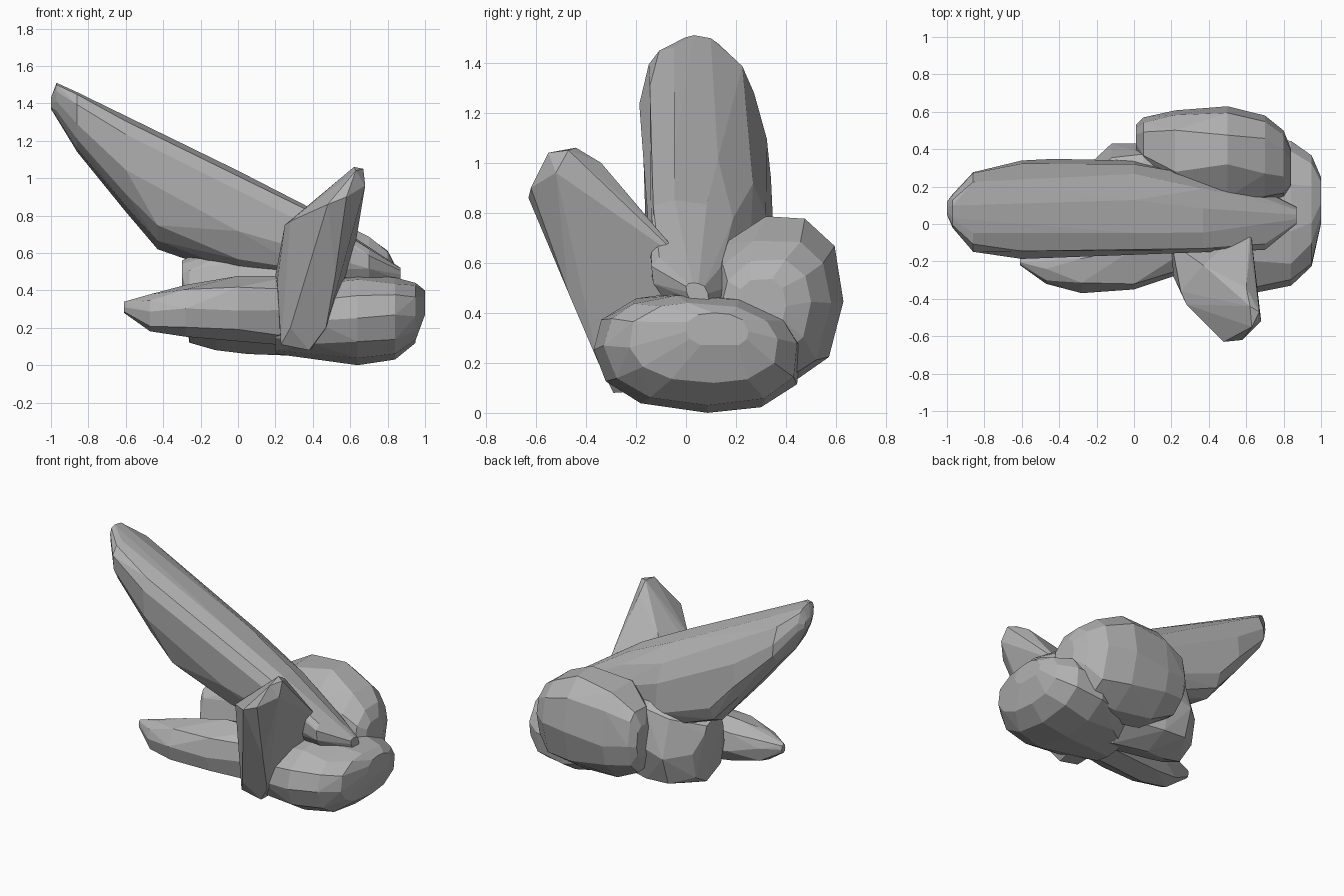
import bpy
import bmesh
import math
import random
from mathutils import Vector

random.seed(7)

default_cube = bpy.data.objects.get("Cube")
if default_cube:
    bpy.data.objects.remove(default_cube, do_unlink=True)


def make_material(name, colour):
    material = bpy.data.materials.new(name)
    material.use_nodes = True
    material.diffuse_color = colour
    material.node_tree.nodes["Principled BSDF"].inputs["Base Color"].default_value = colour
    return material


stone_grey = make_material("stone_grey", (.45, .45, .45, 1))


def wrap_points(name, points):
    """Wrap a faceted convex shell around points and merge nearly flat facets."""
    mesh = bpy.data.meshes.new(name)
    shell = bmesh.new()
    for point in points:
        shell.verts.new(point)
    hull = bmesh.ops.convex_hull(shell, input=shell.verts[:])
    unused = {item for item in hull["geom_interior"] + hull["geom_unused"]
              if isinstance(item, bmesh.types.BMVert)}
    bmesh.ops.delete(shell, geom=list(unused), context="VERTS")
    bmesh.ops.dissolve_limit(shell, angle_limit=math.radians(5),
                             verts=shell.verts[:], edges=shell.edges[:])
    bmesh.ops.recalc_face_normals(shell, faces=shell.faces[:])
    shell.to_mesh(mesh)
    shell.free()
    mesh.materials.append(stone_grey)
    rock = bpy.data.objects.new(name, mesh)
    bpy.context.collection.objects.link(rock)


def rounded(value, power):
    """Push a sine or cosine outward so the cross-section becomes boxier."""
    return math.copysign(abs(value) ** power, value)


def make_rock(name, sections, sides=8, power=.85, wobble=.1, skew=0.0):
    """Build a rock from slices along x: position, then low and high y, low and high z."""
    points = []
    for x, low_y, high_y, low_z, high_z in sections:
        for index in range(sides):
            angle = math.tau * index / sides + random.uniform(-wobble, wobble)
            across = rounded(math.cos(angle + skew), power)
            upward = rounded(math.sin(angle), power)
            y = (low_y + high_y + (high_y - low_y) * across) / 2
            z = (low_z + high_z + (high_z - low_z) * upward) / 2
            points.append(Vector((x, y, z)))
    wrap_points(name, points)


# Long blade rising to the side, its top edge tipped toward the front
make_rock("long_blade", [
    (-1, .05, .12, 1.37, 1.43),
    (-.97, -.02, .16, 1.32, 1.51),
    (-.86, -.15, .28, 1.14, 1.46),
    (-.6, -.19, .34, .82, 1.33),
    (-.43, -.19, .35, .62, 1.25),
    (0, -.18, .34, .47, 1.04),
    (.37, -.17, .27, .42, .85),
    (.7, -.14, .18, .41, .63),
    (.87, 0, .09, .44, .52),
], sides=12, power=.75, skew=.38)

# Upright prism leaning out of the front, from its tip down to its foot
wrap_points("leaning_prism", [
    (.62, -.44, 1.06), (.67, -.47, 1.05), (.63, -.55, 1.04), (.68, -.52, .96),
    (.6, -.34, 1), (.58, -.62, .9), (.48, -.63, .86),
    (.37, -.22, .84), (.28, -.43, .77), (.25, -.36, .75), (.62, -.15, .77),
    (.62, 0, .6), (.2, -.1, .48), (.21, -.28, .45), (.52, -.47, .48),
    (.47, -.35, .2), (.28, -.35, .2), (.23, -.29, .11), (.38, -.29, .08),
    (.25, 0, .1), (.42, 0, .1),
])

# Low shard lying along the front
make_rock("low_shard", [
    (-.61, -.22, -.18, .28, .34),
    (-.47, -.32, -.12, .18, .38),
    (-.28, -.37, -.05, .15, .43),
    (0, -.35, 0, .13, .48),
    (.3, -.25, .05, .1, .48),
], wobble=.2)

# Wide boulder at the base
make_rock("base_boulder", [
    (.2, -.25, .2, .06, .4),
    (.4, -.34, .38, .03, .45),
    (.64, -.37, .47, 0, .48),
    (.84, -.33, .45, .03, .47),
    (.95, -.23, .37, .12, .44),
    (1, 0, .25, .26, .4),
], sides=12, skew=.1)

# Tall boulder at the back
make_rock("back_boulder", [
    (.01, .38, .53, .33, .56),
    (.05, .28, .57, .21, .66),
    (.22, .14, .61, .12, .77),
    (.5, .08, .63, .1, .79),
    (.7, .1, .58, .12, .7),
    (.8, .14, .5, .22, .62),
    (.84, .2, .4, .32, .54),
], sides=10, wobble=.15, skew=-.08)

# Stubby crystal tucked under the blade
make_rock("stub_crystal", [
    (-.3, .02, .22, .4, .56),
    (-.26, -.05, .3, .12, .57),
    (-.12, -.05, .43, .08, .65),
    (.05, -.05, .43, .06, .72),
    (.3, -.1, .35, .05, .7),
])
